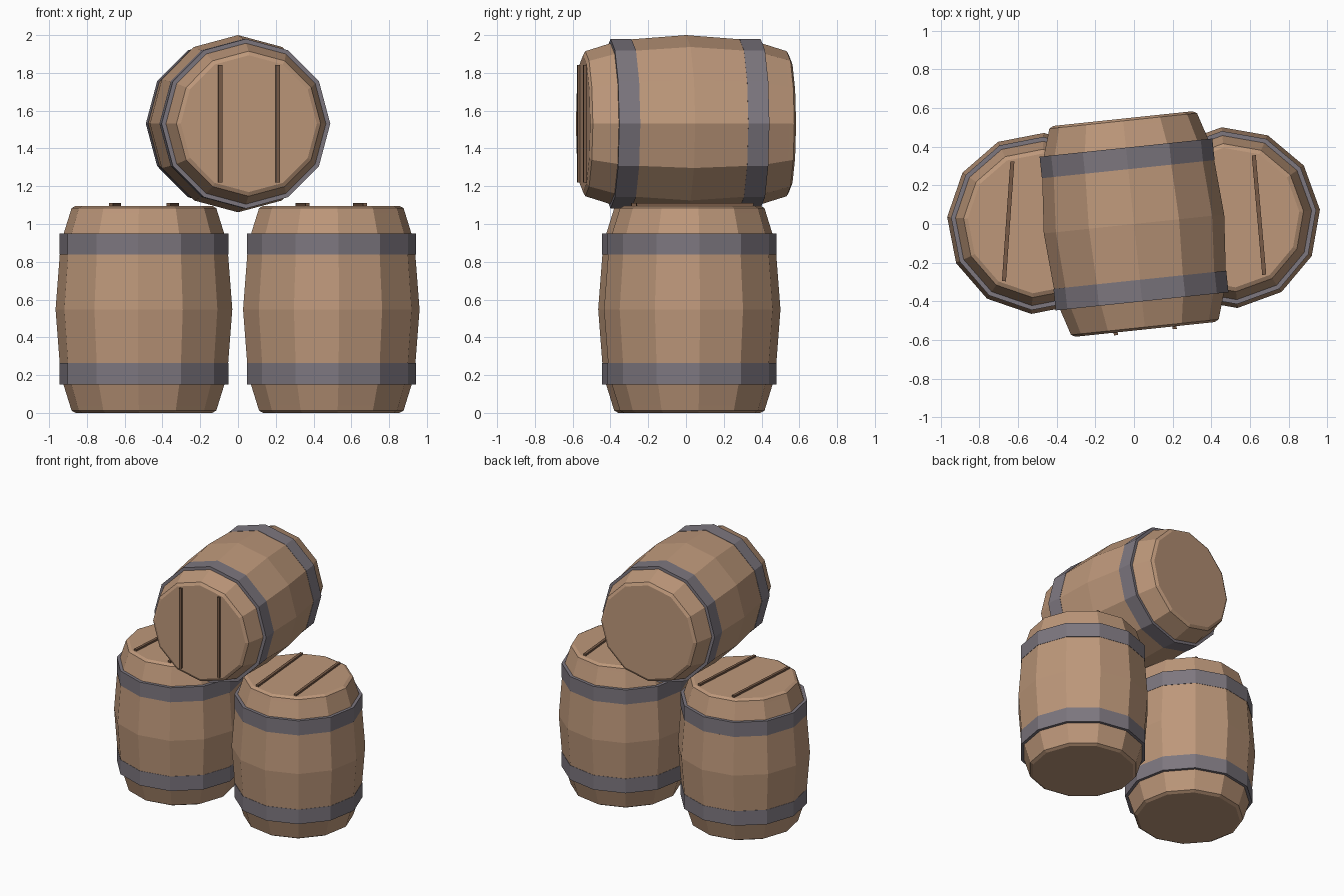
import bpy, bmesh
from math import radians, sin, cos, pi
from mathutils import Matrix

cube = bpy.data.objects.get("Cube")
if cube:
    bpy.data.objects.remove(cube, do_unlink=True)

SIDES = 12
HALF = 0.548      # half the barrel length


def material(name, rgb):
    m = bpy.data.materials.new(name)
    m.use_nodes = True
    color = (*rgb, 1.0)
    m.diffuse_color = color
    m.node_tree.nodes["Principled BSDF"].inputs["Base Color"].default_value = color
    return m


wood = material("oak wood", (0.51, 0.312, 0.195))
iron = material("grey iron", (0.205, 0.184, 0.212))
dark = material("dark wood", (0.188, 0.105, 0.064))


def finish(name, bm, mat, matrix):
    bmesh.ops.recalc_face_normals(bm, faces=bm.faces)
    mesh = bpy.data.meshes.new(name)
    bm.to_mesh(mesh)
    bm.free()
    mesh.materials.append(mat)
    obj = bpy.data.objects.new(name, mesh)
    obj.matrix_world = matrix
    bpy.context.collection.objects.link(obj)


def lathe(name, profile, mat, matrix, closed=False):
    """Faceted revolve of (radius, z); open profiles get flat end caps."""
    bm = bmesh.new()
    rings = []
    for r, z in profile:
        angles = [2 * pi * i / SIDES for i in range(SIDES)]
        rings.append([bm.verts.new((r * cos(a), r * sin(a), z)) for a in angles])
    pairs = list(zip(rings, rings[1:]))
    if closed:
        pairs.append((rings[-1], rings[0]))
    else:
        bm.faces.new(rings[0])
        bm.faces.new(rings[-1])
    for low, high in pairs:
        for i in range(SIDES):
            j = (i + 1) % SIDES
            bm.faces.new((low[i], low[j], high[j], high[i]))
    finish(name, bm, mat, matrix)


def barrel(name, matrix):
    # Bulging body with a rounded rim, symmetric about its middle
    upper = [(0.442, 0.35), (0.392, 0.51), (0.384, 0.536), (0.362, HALF)]
    body = [(r, -z) for r, z in reversed(upper)] + [(0.469, 0)] + upper
    lathe(name + "_body", body, wood, matrix)

    # Straight iron hoops
    for label, z in (("lower", -0.341), ("upper", 0.346)):
        a, b = z - 0.056, z + 0.056
        hoop = [(0.42, a), (0.449, a), (0.449, b), (0.42, b)]
        lathe(f"{name}_{label}_hoop", hoop, iron, matrix, closed=True)

    # Thin battens across the lid
    for label, side in (("left", 1), ("right", -1)):
        bm = bmesh.new()
        place = Matrix.Translation((side * 0.153, 0, HALF + 0.002))
        bmesh.ops.create_cube(bm, size=1, matrix=place @ Matrix.Diagonal((0.021, 0.62, 0.024, 1)))
        finish(f"{name}_{label}_batten", bm, dark, matrix)


def upright(x, y, turn):
    return Matrix.Translation((x, y, HALF)) @ Matrix.Rotation(radians(turn), 4, "Z")


# Two standing barrels with a third lying across them
barrel("right_barrel", upright(-0.498, 0.003, -4))
barrel("left_barrel", upright(0.494, 0.033, 5))
lying = Matrix.Rotation(radians(6), 4, "Z") @ Matrix.Rotation(radians(90), 4, "X")
barrel("top_barrel", Matrix.Translation((0, 0, 1.531)) @ lying)
